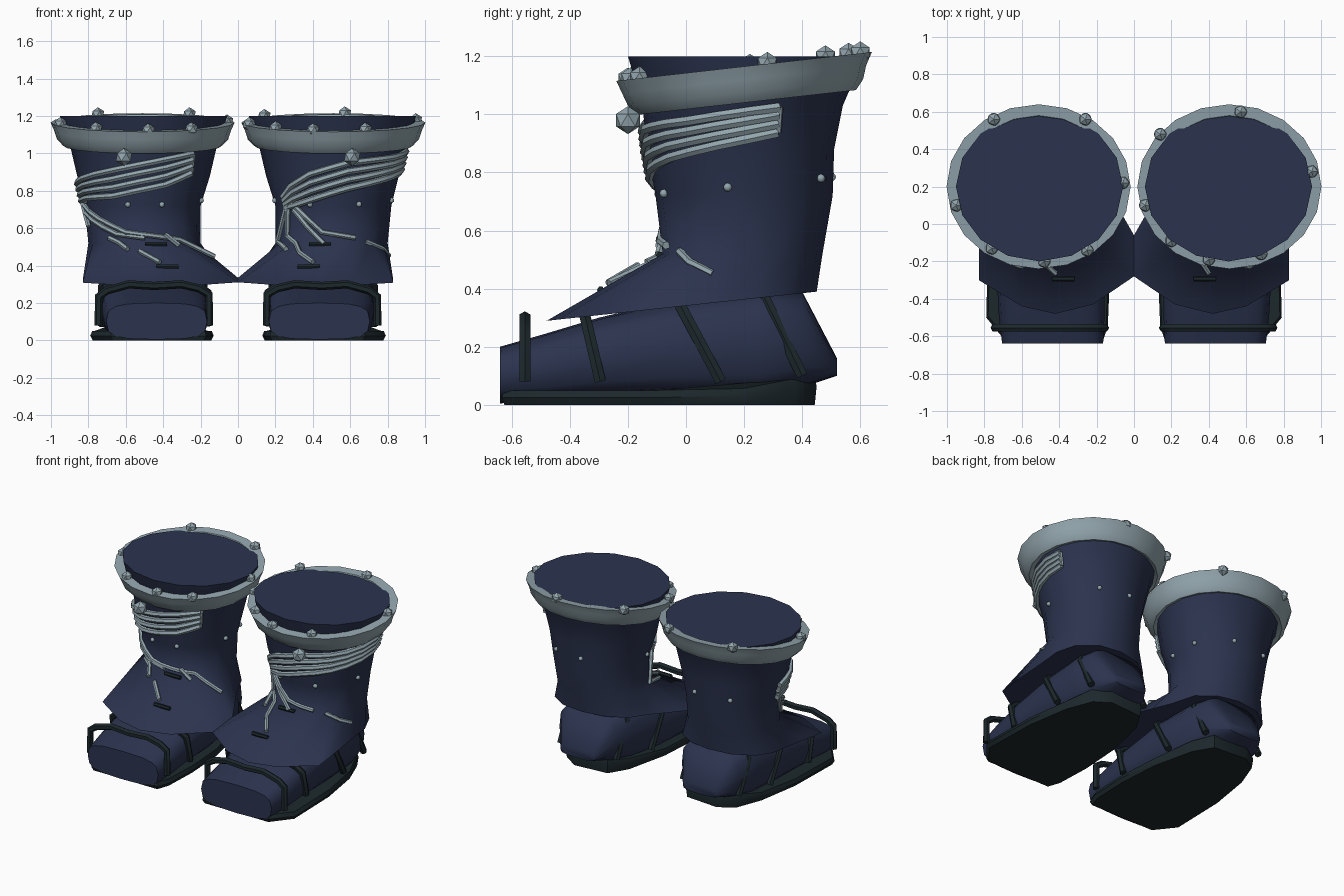
import bpy, bmesh, math
from mathutils import Vector
from mathutils.bvhtree import BVHTree

if "Cube" in bpy.data.objects:
    bpy.data.objects.remove(bpy.data.objects["Cube"])


def material(name, rgb):
    m = bpy.data.materials.new(name)
    m.use_nodes = True
    m.diffuse_color = (*rgb, 1)
    m.node_tree.nodes["Principled BSDF"].inputs["Base Color"].default_value = (*rgb, 1)
    return m


NAVY = material("navy_cloth", (0.024, 0.033, 0.076))
GREY = material("pale_grey_metal", (0.29, 0.38, 0.42))
DARK = material("dark_leather", (0.012, 0.021, 0.025))


def finish(name, mesh, mat, sharp=40):
    mesh.materials.clear()
    mesh.materials.append(mat)
    mesh.polygons.foreach_set("use_smooth", [sharp > 0] * len(mesh.polygons))
    if sharp:
        mesh.set_sharp_from_angle(angle=math.radians(sharp))
    ob = bpy.data.objects.new(name, mesh)
    bpy.context.scene.collection.objects.link(ob)
    return ob


def from_bm(name, bm, mat, sharp=40):
    bmesh.ops.recalc_face_normals(bm, faces=bm.faces)
    mesh = bpy.data.meshes.new(name)
    bm.to_mesh(mesh)
    bm.free()
    return finish(name, mesh, mat, sharp)


def loft(name, rings, mat, side, sharp=40, closed=False):
    """Skin a list of rings; cap both ends, or join last ring to first."""
    bm = bmesh.new()
    loops = [[bm.verts.new((side * p[0], p[1], p[2])) for p in r] for r in rings]
    pairs = list(zip(loops, loops[1:]))
    if closed:
        pairs.append((loops[-1], loops[0]))
    else:
        bm.faces.new(loops[0])
        bm.faces.new(loops[-1])
    for a, b in pairs:
        for i in range(len(a)):
            j = (i + 1) % len(a)
            bm.faces.new((a[i], a[j], b[j], b[i]))
    return from_bm(name, bm, mat, sharp)


def tube(name, points, radius, mat):
    cu = bpy.data.curves.new(name, "CURVE")
    cu.dimensions = "3D"
    cu.bevel_depth = radius
    cu.bevel_resolution = 1
    cu.use_fill_caps = True
    sp = cu.splines.new("POLY")
    sp.points.add(len(points) - 1)
    for q, p in zip(sp.points, points):
        q.co = (*p, 1)
    tmp = bpy.data.objects.new(name, cu)
    mesh = bpy.data.meshes.new_from_object(tmp)
    bpy.data.objects.remove(tmp)
    return finish(name, mesh, mat, 50)


def gem(name, pos, radius, mat, sub=1, sharp=0):
    bm = bmesh.new()
    bmesh.ops.create_icosphere(bm, subdivisions=sub, radius=radius)
    bmesh.ops.translate(bm, verts=bm.verts, vec=pos)
    return from_bm(name, bm, mat, sharp)


def ellipse(n, cx, cy, rx, ry, z, tilt=0.0):
    out = []
    for i in range(n):
        a = math.tau * i / n
        y = cy - ry * math.cos(a)
        out.append((cx + rx * math.sin(a), y, z + tilt * (y - 0.2)))
    return out


# Shaft rings: centre x, centre y, radius x, radius y, height
SHAFT = [(.5, .195, .3, .275, .52), (.51, .2, .31, .305, .72), (.505, .188, .355, .322, .88),
         (.505, .195, .39, .345, 1.03), (.505, .2, .425, .37, 1.1), (.505, .2, .447, .4, 1.2)]
# Flared hem outline, starting at the front
HEM = [(.42, -.48), (.6, -.44), (.83, -.3), (.83, -.16), (.82, .08), (.82, .22), (.77, .34), (.64, .43),
       (.48, .45), (.33, .42), (.21, .34), (.15, .2), (.08, .08), (0, -.06), (0, -.28), (.22, -.43)]
# Foot sections: y, centre x, half width, bottom, top
FOOT = [(-.64, .435, .27, .005, .2), (-.5, .44, .282, .01, .24), (-.3, .445, .288, .02, .3),
        (0, .45, .285, .02, .37), (.25, .465, .255, .02, .4), (.4, .47, .22, .06, .39), (.52, .47, .13, .1, .16)]
SOLE = [(.17, -.635), (.68, -.635), (.79, -.5), (.78, -.1), (.73, .2), (.66, .38), (.55, .45), (.3, .43),
        (.22, .3), (.15, 0), (.13, -.3), (.14, -.55)]
# Straps: centre x, half width, y and z at the top, y and z at the bottom
STRAPS = [(.45, .295, -.555, .3, -.555, .08), (.445, .285, -.35, .315, -.295, .08),
          (.455, .272, -.04, .38, .12, .08), (.47, .215, .25, .41, .4, .1)]
ARCH = [(-1, 0), (-1, .75), (-.82, .9), (-.5, 1), (0, .96), (.45, 1), (.85, .85), (1, .7), (1, 0)]
# Laces as (degrees round from the front, height, spacing) along each path
STRANDS = {1: [(108, 1.03, .03), (60, .98, .035), (15, .95, .045), (-20, .89, .045), (-40, .83, .035),
               (-54, .77, .02)],
           -1: [(45, 1.0, .035), (20, .97, .045), (-30, .91, .045), (-65, .87, .035), (-90, .84, .03)]}
ENDS = {1: [[(-50, .74), (-70, .53), (-42, .48)], [(-48, .74), (-52, .56), (-12, .41)],
            [(-44, .74), (-10, .58), (25, .55)], [(-42, .7), (-8, .51)],
            [(40, .52), (70, .45)], [(108, 1.03), (108, .94)]],
        -1: [[(-88, .76), (-80, .72), (-20, .58), (40, .54), (62, .44)], [(-90, .8), (-72, .61)],
             [(-40, .55), (-15, .48)], [(-4, .47), (10, .41)], [(22, .57), (35, .5)],
             [(-78, .68), (-30, .57), (0, .55)], [(45, 1.0), (45, .89)]]}
RIM_GEMS = {1: [(.14, .48), (.57, .6), (.95, .28), (.68, -.16), (.4, -.19), (.2, -.09), (.06, .1)],
            -1: [(-.75, .56), (-.26, .56), (-.06, .22), (-.25, -.14), (-.48, -.2), (-.76, -.13), (-.95, .1)]}
SHAFT_STUDS = {1: (-80, -22, 28, 80, 147, 188), -1: (-75, -17, 18, 80, 115, 163, 212)}

for s, label in ((1, "left"), (-1, "right")):
    # Boot shaft with flared hem
    hem = [(x, y, .341 + .108 * y) for x, y in HEM]
    shaft = loft(label + "_shaft", [hem] + [ellipse(16, *r) for r in SHAFT], NAVY, s, 70)
    bvh = BVHTree.FromPolygons([v.co for v in shaft.data.vertices],
                               [p.vertices[:] for p in shaft.data.polygons])

    def on_shaft(deg, z, lift):
        a = math.radians(deg)
        d = Vector((math.sin(a), -math.cos(a), 0))
        hit, normal, _, _ = bvh.ray_cast(Vector((s * .5, .2, z)) + d * 2, -d)
        return hit + normal * lift

    def lace(name, path, radius):
        pts = []
        for (a, z), (b, w) in zip(path, path[1:]):
            n = max(1, round(abs(b - a) / 14))
            pts += [on_shaft(a + (b - a) * i / n, z + (w - z) * i / n, radius * .7) for i in range(n)]
        pts.append(on_shaft(*path[-1], radius * .7))
        tube(name, pts, radius, GREY)

    # Tilted metal collar with a rounded flank
    rings = [ellipse(20, .51, cy, rx, ry, z, .113) for cy, rx, ry, z in
             ((.21, .36, .33, 1.06), (.21, .425, .375, 1.04), (.205, .458, .405, 1.075),
              (.2, .472, .42, 1.12), (.2, .492, .44, 1.165), (.2, .425, .38, 1.165))]
    loft(label + "_collar", rings, GREY, s, 50, True)
    for x, y in RIM_GEMS[s]:
        gem(label + "_collar_stud", (x, y, 1.168 + .113 * (y - .2)), .038, GREY)
    gem(label + "_front_gem", (s * .61, -.2, .98), .048, GREY)

    # Foot, sole and straps
    sections = []
    for y, cx, hw, lo, hi in FOOT:
        sec = []
        for i in range(16):
            c, n = math.cos(math.tau * i / 16), math.sin(math.tau * i / 16)
            sec.append((cx + hw * math.copysign(abs(c) ** .6, c), y,
                        (lo + hi) / 2 + (hi - lo) / 2 * math.copysign(abs(n) ** .6, n)))
        sections.append(sec)
    loft(label + "_foot", sections, NAVY, s, 60)
    rise = [.04 * min(1, max(0, (y - .17) / .2)) for x, y in SOLE]
    bottom = [(.45 + (x - .45) * .96, y * .985, 0.0) for x, y in SOLE]
    edge = [(x, y, .025 + r) for (x, y), r in zip(SOLE, rise)]
    top = [(.45 + (x - .45) * .97, y * .985, .05 + r) for (x, y), r in zip(SOLE, rise)]
    loft(label + "_sole", [bottom, edge, top], DARK, s)
    for cx, hw, yt, zt, yb, zb in STRAPS:
        tube(label + "_strap", [(s * (cx + hw * u), yb + (yt - yb) * v, zb + (zt - zb) * v)
                                for u, v in ARCH], .022, DARK)

    # Wrapped laces, loose ends, studs and stitches
    for k in range(4):
        lace(label + "_lace_wrap", [(a, z - drop * k) for a, z, drop in STRANDS[s]], .018)
    for path in ENDS[s]:
        lace(label + "_lace_end", path, .014)
    for a in SHAFT_STUDS[s]:
        height = .755 - .03 * math.cos(math.radians(a))
        gem(label + "_shaft_stud", on_shaft(a, height, .004), .015, GREY, 2, 40)
    for a, z in ((-12, .51), (-14, .39)):
        p = on_shaft(s * a, z, .006)
        tube(label + "_stitch", [p + Vector((dx, 0, 0)) for dx in (-.06, .06)], .013, DARK)
